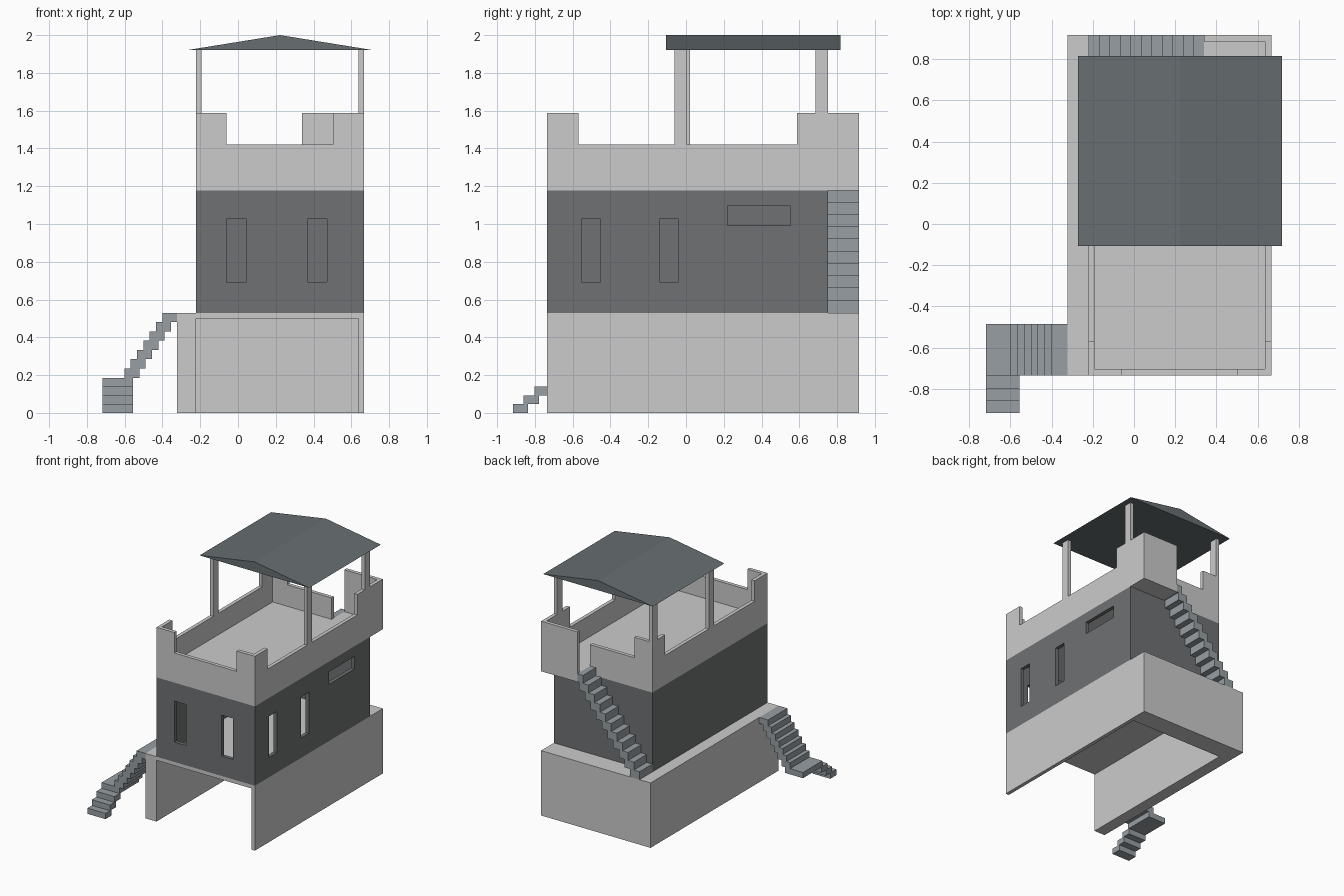
import bpy

if "Cube" in bpy.data.objects:
    bpy.data.objects.remove(bpy.data.objects["Cube"])

L, R = -0.222, 0.667          # tower left / right
F, B, BB = -0.735, 0.752, 0.917  # front, tower back, platform back
T = 0.03                      # wall thickness
Z1, Z2, FLOOR, LOW, HIGH = 0.53, 1.178, 1.245, 1.42, 1.587


def material(name, *rgb):
    m = bpy.data.materials.new(name)
    m.diffuse_color = (*rgb, 1)
    m.use_nodes = True
    m.node_tree.nodes["Principled BSDF"].inputs["Base Color"].default_value = m.diffuse_color
    return m


LIGHT = material("light_plaster", 0.71, 0.73, 0.72)
BASE = material("base_concrete", 0.55, 0.555, 0.56)
DARK = material("dark_cladding", 0.16, 0.165, 0.17)
STEP = material("stair_concrete", 0.31, 0.345, 0.37)
ROOF = material("roof_sheet", 0.135, 0.155, 0.165)


def prism(name, mat, pts, axis, a, b):
    """Extrude a 2D outline along an axis from a to b."""
    def place(p, d):
        return {'X': (d, p[0], p[1]), 'Y': (p[0], d, p[1]), 'Z': (p[0], p[1], d)}[axis]
    n = len(pts)
    verts = [place(p, a) for p in pts] + [place(p, b) for p in pts]
    faces = [tuple(range(n)), tuple(range(2 * n - 1, n - 1, -1))]
    faces += [(i, i + n, (i + 1) % n + n, (i + 1) % n) for i in range(n)]
    me = bpy.data.meshes.new(name)
    me.from_pydata(verts, [], faces)
    me.materials.append(mat)
    ob = bpy.data.objects.new(name, me)
    bpy.context.collection.objects.link(ob)
    # consistent outward normals
    bpy.context.view_layer.objects.active = ob
    ob.select_set(True)
    bpy.ops.object.mode_set(mode='EDIT')
    bpy.ops.mesh.select_all(action='SELECT')
    bpy.ops.mesh.normals_make_consistent(inside=False)
    bpy.ops.object.mode_set(mode='OBJECT')
    ob.select_set(False)
    return ob


def box(name, mat, x0, x1, y0, y1, z0, z1):
    return prism(name, mat, [(x0, y0), (x1, y0), (x1, y1), (x0, y1)], 'Z', z0, z1)


def cut(ob, *bounds):
    cutter = box("cutter", ob.data.materials[0], *bounds)
    cutter.hide_render = True
    m = ob.modifiers.new("cut", 'BOOLEAN')
    m.operation, m.solver, m.object = 'DIFFERENCE', 'EXACT', cutter
    bpy.context.view_layer.objects.active = ob
    bpy.ops.object.modifier_apply(modifier=m.name)
    bpy.data.objects.remove(cutter)


# Base: open at the front and underneath
base = box("base_garage", BASE, -0.322, R, F, BB, 0, Z1)
cut(base, L, R - T, F - 0.2, B, -0.1, 0.50)

# Hollow middle storey with windows
mid = box("middle_storey", DARK, L, R, F, B, Z1, Z2)
cut(mid, L + T, R - T, F + T, B - T, Z1 - 0.1, Z2 + 0.1)
for x in (-0.06, 0.367):
    cut(mid, x, x + 0.104, F - 0.1, F + 0.1, 0.692, 1.027)
for y, w, z0, z1 in ((-0.552, 0.1, 0.692, 1.027), (-0.139, 0.1, 0.692, 1.027), (0.22, 0.333, 0.993, 1.095)):
    cut(mid, R - 0.1, R + 0.1, y, y + w, z0, z1)

# Terrace floor with the stair landing
S = 0.34
prism("terrace_floor", LIGHT, [(L, F), (R, F), (R, BB), (S, BB), (S, B), (L, B)], 'Z', Z2, FLOOR)


# Parapets: low wall with raised ends
def parapet(name, axis, u0, u1, h0, h1, a, b):
    pts = [(u0, Z2), (u1, Z2)]
    pts += [(u1, HIGH), (h1, HIGH), (h1, LOW)] if h1 else [(u1, LOW)]
    pts += [(h0, LOW), (h0, HIGH), (u0, HIGH)]
    prism(name, LIGHT, pts, axis, a, b)


parapet("parapet_right", 'X', F, BB, -0.57, 0.587, R - T, R)
parapet("parapet_left", 'X', F, B, -0.57, 0.587, L, L + T)
parapet("parapet_front", 'Y', L + T, R - T, -0.06, 0.503, F, F + T)
parapet("parapet_back", 'Y', L + T, S, -0.06, None, B - T, B)
box("parapet_landing", LIGHT, S, R - T, BB - T, BB, Z2, HIGH)

# Roof posts and gabled roof
for side, x, y in (("left", L, -0.045), ("right", R - T, -0.06)):
    box(f"front_post_{side}", LIGHT, x, x + T, y, y + 0.065, LOW, 1.922)
    box(f"back_post_{side}", LIGHT, x, x + T, 0.685, B, HIGH, 1.922)
prism("roof", ROOF, [(-0.273, 1.92), (0.718, 1.92), (0.2225, 2.0)], 'Y', -0.106, 0.817)

# Entrance stair: short flight, landing, side flight
rise = 0.0465
for i in range(3):
    y = -0.917 + i * 0.058
    box(f"entry_step_{i + 1}", STEP, -0.718, -0.555, y, y + 0.08, i * rise, (i + 1) * rise)
top = 4 * rise
box("entry_landing", STEP, -0.718, -0.555, F, -0.485, 3 * rise, top)
rise = (Z1 - top) / 7
for i in range(7):
    x = -0.602 + i * 0.0335
    box(f"side_step_{i + 1}", STEP, x, x + 0.08, F, -0.485, top + i * rise, top + (i + 1) * rise)

# Back stair up to the terrace
n = 11
rise, going = (FLOOR - Z1) / n, (S - L) / n
for i in range(n):
    x = L + i * going
    box(f"back_step_{i + 1}", STEP, x, min(x + 0.085, S), B, BB, Z1 + i * rise, Z1 + (i + 1) * rise)
